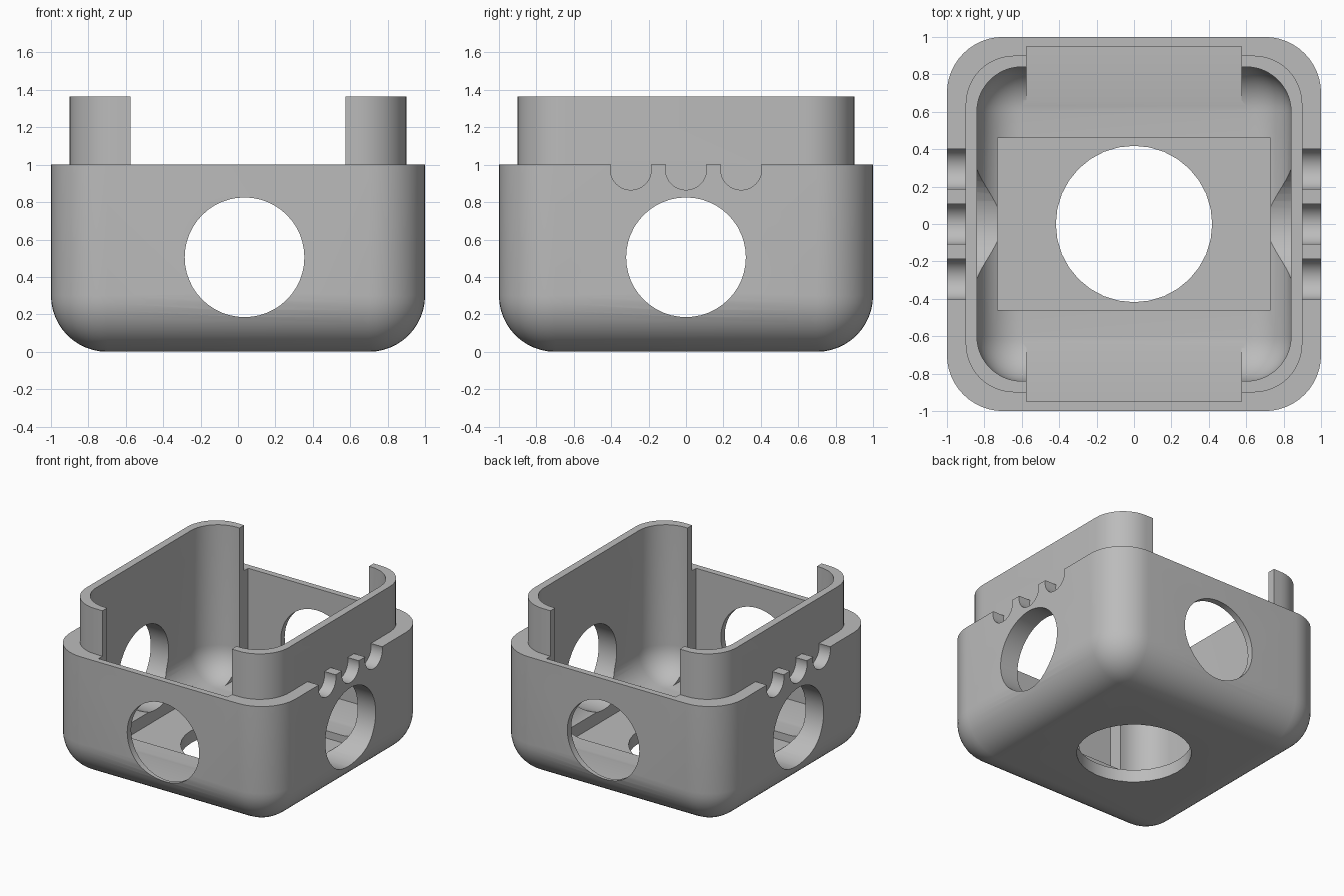
import bpy, bmesh, math
from mathutils import Matrix, Vector

if "Cube" in bpy.data.objects:
    bpy.data.objects.remove(bpy.data.objects["Cube"])


def to_object(bm, name):
    bmesh.ops.recalc_face_normals(bm, faces=bm.faces)
    mesh = bpy.data.meshes.new(name)
    bm.to_mesh(mesh)
    bm.free()
    obj = bpy.data.objects.new(name, mesh)
    bpy.context.collection.objects.link(obj)
    return obj


def block(name, lo, hi, radius=0.0, round_bottom=False):
    """Box between two corners; rounds the upright and, optionally, the bottom edges."""
    lo, hi = Vector(lo), Vector(hi)
    bm = bmesh.new()
    bmesh.ops.create_cube(bm, size=1)
    for v in bm.verts:
        v.co = Vector([lo[i] + (v.co[i] + 0.5) * (hi[i] - lo[i]) for i in range(3)])
    if radius:
        edges = []
        for e in bm.edges:
            a, b = e.verts[0].co, e.verts[1].co
            upright = abs(a.z - b.z) > 1e-4
            low = max(a.z, b.z) < lo.z + 1e-4
            if upright or (round_bottom and low):
                edges.append(e)
        bmesh.ops.bevel(bm, geom=edges, offset=radius, offset_type='OFFSET',
                        segments=12, profile=0.5, affect='EDGES', clamp_overlap=False)
    return to_object(bm, name)


def rod(name, axis, center, radius, length, sides=48):
    bm = bmesh.new()
    turn = {'X': Matrix.Rotation(math.pi / 2, 4, 'Y'),
            'Y': Matrix.Rotation(math.pi / 2, 4, 'X'),
            'Z': Matrix.Identity(4)}[axis]
    bmesh.ops.create_cone(bm, cap_ends=True, segments=sides, radius1=radius, radius2=radius,
                          depth=length, matrix=Matrix.Translation(center) @ turn)
    return to_object(bm, name)


def combine(target, tool, operation='DIFFERENCE'):
    bpy.context.view_layer.objects.active = target
    mod = target.modifiers.new(operation.title(), 'BOOLEAN')
    mod.operation, mod.solver, mod.object = operation, 'EXACT', tool
    bpy.ops.object.modifier_apply(modifier=mod.name)
    bpy.data.objects.remove(tool, do_unlink=True)


# Outer shell with rounded corners and underside
case = block("case", (-1, -1, 0), (1, 1, 1), 0.3, True)

# Three cable notches along the top of each side wall
for side in (-1, 1):
    for y in (-0.295, 0, 0.295):
        combine(case, rod("notch", 'X', (side * 0.99, y, 0.975), 0.11, 0.22, 32))

# Raised lip
combine(case, block("lip", (-0.9, -0.9, 0.5), (0.9, 0.9, 1.365), 0.26), 'UNION')

# Inner cavity, then the shallow pocket in its floor
combine(case, block("cavity", (-0.84, -0.84, 0.16), (0.84, 0.84, 1.6), 0.24, True))
combine(case, block("floor_pocket", (-0.73, -0.46, 0.1), (0.73, 0.46, 0.5)))

# Front and back openings in the lip, which thin the walls below
for lo, hi in ((-0.95, -0.6), (0.6, 0.95)):
    combine(case, block("wall_recess", (-0.575, lo, 0.168), (0.575, hi, 1.6)))

# Round openings through the walls and the floor
combine(case, rod("front_back_hole", 'Y', (0.035, 0, 0.505), 0.32, 2.6))
combine(case, rod("side_hole", 'X', (0, 0, 0.505), 0.32, 2.6))
combine(case, rod("floor_hole", 'Z', (0, 0, 0), 0.418, 0.6, 32))

# Finish
gray = bpy.data.materials.new("light gray")
gray.diffuse_color = (0.5, 0.5, 0.5, 1)
gray.use_nodes = True
gray.node_tree.nodes["Principled BSDF"].inputs["Base Color"].default_value = gray.diffuse_color
case.data.materials.clear()
case.data.materials.append(gray)
for p in case.data.polygons:
    p.material_index = 0
bpy.ops.object.select_all(action='DESELECT')
case.select_set(True)
bpy.context.view_layer.objects.active = case
bpy.ops.object.shade_smooth_by_angle(angle=math.radians(30))
